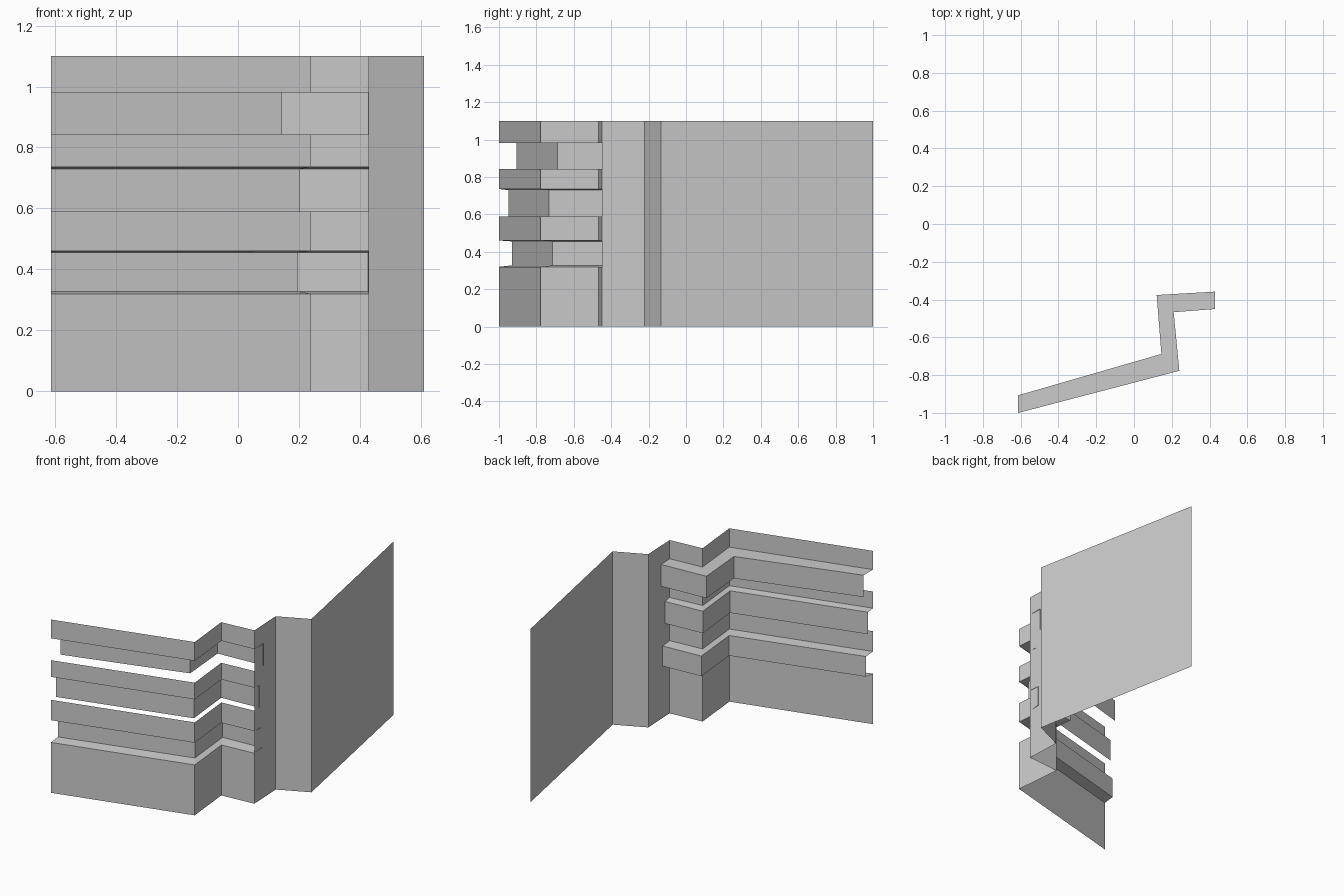
import bpy

if "Cube" in bpy.data.objects:
    bpy.data.objects.remove(bpy.data.objects["Cube"])

# One flat colour for the whole facade
grey = bpy.data.materials.new("light_grey")
grey.diffuse_color = (0.6, 0.6, 0.6, 1)
grey.use_nodes = True
grey.node_tree.nodes["Principled BSDF"].inputs["Base Color"].default_value = grey.diffuse_color

# Plan of the folded sheet wall: stepped front, then the plain side walls
FRONT = [(-0.613, -1.0), (0.24, -0.777), (0.21, -0.467), (0.43, -0.45)]
SIDE = [FRONT[-1], (0.42, -0.222), (0.61, -0.135), (0.392, 1.0)]
TOP = 1.1


def sheet(name, path_a, z_a, path_b, z_b):
    """Ruled surface between two plan paths at two heights."""
    n = len(path_a)
    verts = [(x, y, z_a) for x, y in path_a] + [(x, y, z_b) for x, y in path_b]
    faces = [(i, i + 1, n + i + 1, n + i) for i in range(n - 1)]
    me = bpy.data.meshes.new(name)
    me.from_pydata(verts, [], faces)
    me.materials.append(grey)
    ob = bpy.data.objects.new(name, me)
    bpy.context.collection.objects.link(ob)
    return ob


# Plain full-height walls on the right
sheet("side_wall", SIDE, 0, SIDE, TOP)

# Front strips between the recessed bands
for name, z0, z1 in [("base_wall", 0, 0.32), ("lower_strip", 0.461, 0.59),
                     ("middle_strip", 0.736, 0.842), ("top_strip", 0.981, TOP)]:
    sheet(name, FRONT, z0, FRONT, z1)

# Recessed bands: plan path, bottom, top, height of the strip edge above
BANDS = [
    ("lower", [(-0.613, -0.93), (0.196, -0.713), (0.166, -0.392), (0.43, -0.376)],
     0.328, 0.456, 0.461),
    ("middle", [(-0.613, -0.95), (0.204, -0.733), (0.172, -0.415), (0.43, -0.40)],
     0.59, 0.730, 0.736),
    ("upper", [(-0.613, -0.907), (0.145, -0.688), (0.12, -0.376), (0.43, -0.358)],
     0.842, 0.981, 0.981),
]
for name, path, z0, z1, z_strip in BANDS:
    sheet(name + "_recessed_band", path, z0, path, z1)
    sheet(name + "_soffit", path, z1, FRONT, z_strip)

# Only the lowest band has a sill closing its underside
sheet("lower_sill", FRONT, 0.32, BANDS[0][1], BANDS[0][2])
